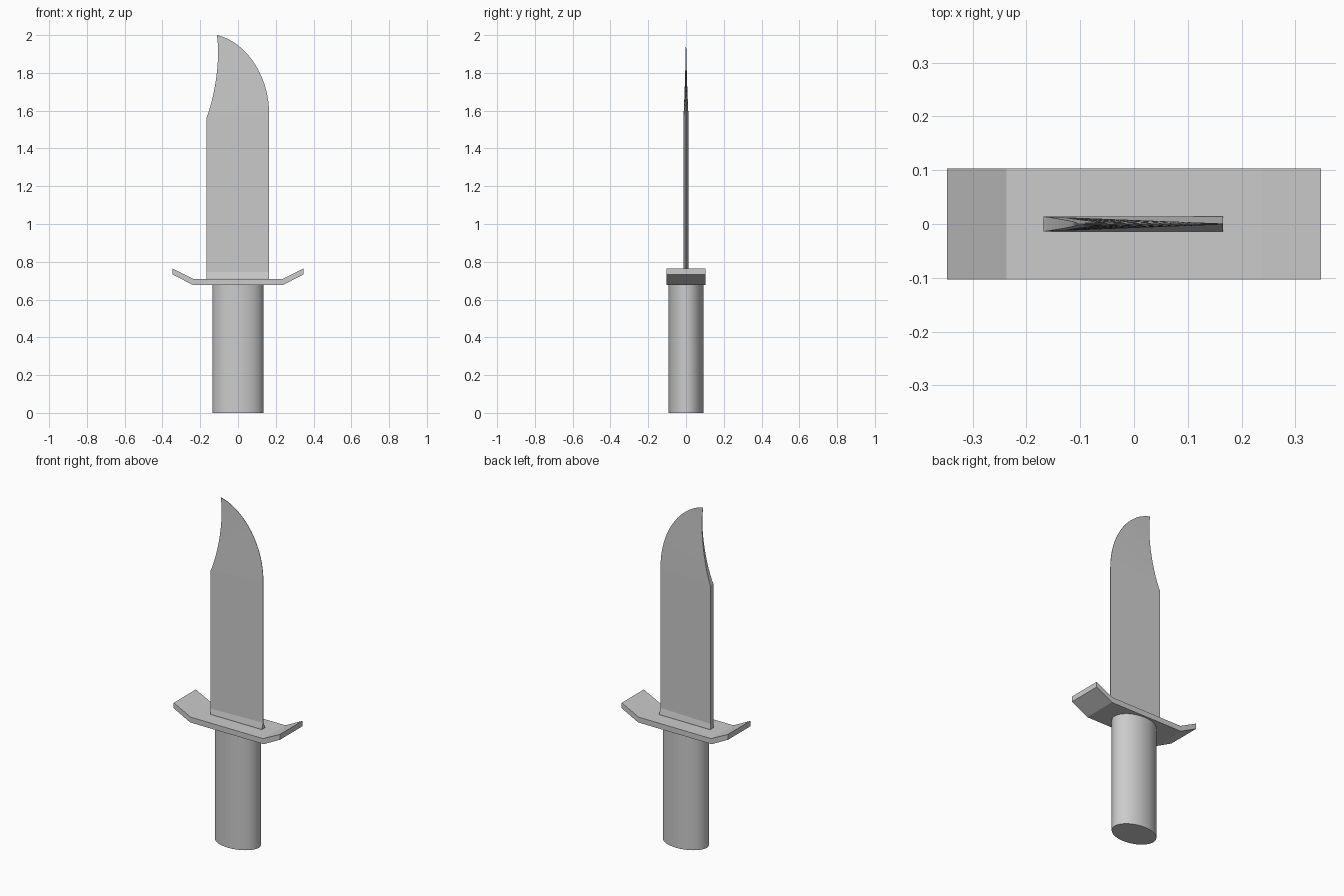
import bpy, bmesh
from mathutils import Vector
from mathutils.geometry import interpolate_bezier

if "Cube" in bpy.data.objects:
    bpy.data.objects.remove(bpy.data.objects["Cube"])


def loft(name, sections):
    """Join equal-length closed sections into a capped solid."""
    bm = bmesh.new()
    rings = [[bm.verts.new(p) for p in s] for s in sections]
    n = len(rings[0])
    for a, b in zip(rings, rings[1:]):
        for i in range(n):
            j = (i + 1) % n
            bm.faces.new((a[i], a[j], b[j], b[i]))
    bm.faces.new(rings[0][::-1])
    bm.faces.new(rings[-1])
    bmesh.ops.remove_doubles(bm, verts=bm.verts, dist=1e-5)
    bmesh.ops.recalc_face_normals(bm, faces=bm.faces)
    me = bpy.data.meshes.new(name)
    bm.to_mesh(me)
    bm.free()
    ob = bpy.data.objects.new(name, me)
    bpy.context.collection.objects.link(ob)
    return ob


def smooth(ob):
    bpy.ops.object.select_all(action='DESELECT')
    ob.select_set(True)
    bpy.context.view_layer.objects.active = ob
    bpy.ops.object.shade_smooth_by_angle(angle=0.52)


# Handle: oval grip
bpy.ops.mesh.primitive_cylinder_add(vertices=48, radius=1, depth=0.68, location=(0, 0, 0.34))
handle = bpy.context.object
handle.name = "handle"
handle.scale = (0.135, 0.093, 1)
bpy.ops.object.transform_apply(location=False, rotation=False, scale=True)
smooth(handle)

# Guard: flat bar with upswept tips
half = [(0.24, 0.678), (0.347, 0.733), (0.347, 0.765), (0.237, 0.71)]
profile = half + [(-x, z) for x, z in reversed(half)]
loft("guard", [[(x, y, z) for x, z in profile] for y in (-0.103, 0.103)])


# Blade: wedge section, thick spine at -x and sharp edge at +x
def section(spine, edge, hs, he):
    return [(spine[0], -hs, spine[1]), (edge[0], -he, edge[1]),
            (edge[0], he, edge[1]), (spine[0], hs, spine[1])]


THICK, SHARP, STEPS = 0.014, 0.001, 20
rows = [section((-0.168, z), (0.165, z), THICK, he)
        for z, he in ((0.70, THICK), (0.715, THICK), (0.745, SHARP))]

# Clip point: concave back and rounded belly meeting at the tip
spine = interpolate_bezier(Vector((-0.168, 1.56)), Vector((-0.12, 1.68)),
                           Vector((-0.092, 1.88)), Vector((-0.112, 2.0)), STEPS)
edge = interpolate_bezier(Vector((0.165, 1.58)), Vector((0.165, 1.80)),
                          Vector((0.03, 1.97)), Vector((-0.112, 2.0)), STEPS)
for i in range(STEPS - 1):
    t = i / (STEPS - 1)
    rows.append(section(spine[i], edge[i], max(THICK * (1 - t) ** 1.5, SHARP), SHARP))
# tip closes to a short edge
rows.append(section(spine[-1], spine[-1] + Vector((0.001, 0)), SHARP, SHARP))
loft("blade", rows)
